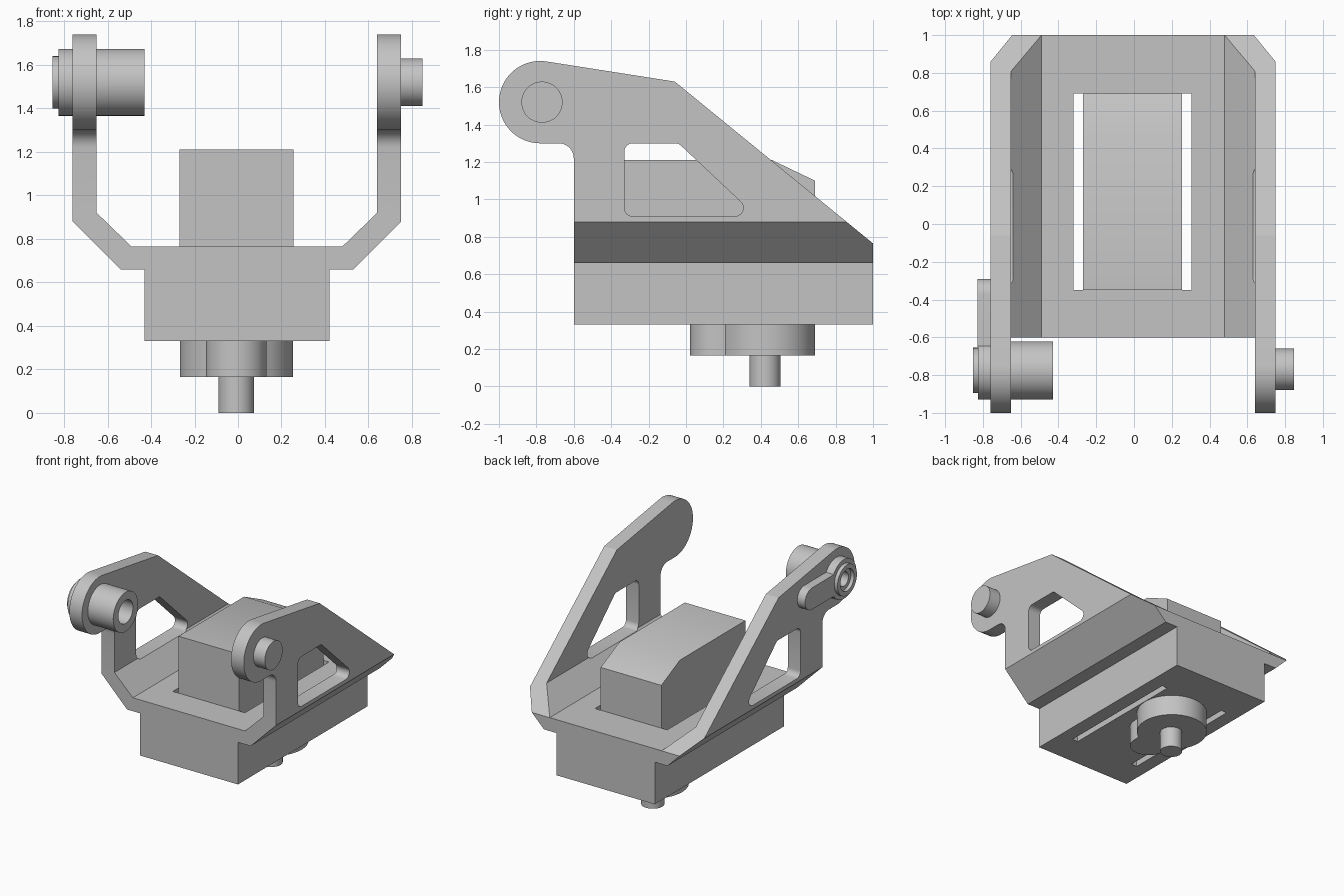
import bpy, bmesh, math
from mathutils import Vector

if "Cube" in bpy.data.objects:
    bpy.data.objects.remove(bpy.data.objects["Cube"])

grey = bpy.data.materials.new("light_grey")
grey.diffuse_color = (0.55, 0.55, 0.55, 1)
grey.use_nodes = True
grey.node_tree.nodes["Principled BSDF"].inputs["Base Color"].default_value = grey.diffuse_color


def prism(name, pts, axis, lo, hi):
    """Extrude a 2D outline along an axis: x takes (y,z), y takes (x,z), z takes (x,y)."""
    put = {"x": lambda a, b, t: (t, a, b),
           "y": lambda a, b, t: (a, t, b),
           "z": lambda a, b, t: (a, b, t)}[axis]
    bm = bmesh.new()
    low = [bm.verts.new(put(a, b, lo)) for a, b in pts]
    high = [bm.verts.new(put(a, b, hi)) for a, b in pts]
    bm.faces.new(low)
    bm.faces.new(high)
    n = len(pts)
    for i in range(n):
        j = (i + 1) % n
        bm.faces.new((low[i], low[j], high[j], high[i]))
    bmesh.ops.recalc_face_normals(bm, faces=bm.faces)
    mesh = bpy.data.meshes.new(name)
    bm.to_mesh(mesh)
    bm.free()
    mesh.materials.append(grey)
    obj = bpy.data.objects.new(name, mesh)
    bpy.context.collection.objects.link(obj)
    return obj


def arc(cx, cy, r, a0, a1, n=24):
    return [(cx + r * math.cos(math.radians(a0 + (a1 - a0) * i / n)),
             cy + r * math.sin(math.radians(a0 + (a1 - a0) * i / n))) for i in range(n + 1)]


def circle(cx, cy, r, n=48):
    return arc(cx, cy, r, 0, 360, n)[:-1]


def rect(a0, b0, a1, b1):
    return [(a0, b0), (a1, b0), (a1, b1), (a0, b1)]


def rounded(pts, r, n=6):
    """Fillet every corner of a convex outline."""
    out = []
    for i, p in enumerate(pts):
        p = Vector(p)
        u = (Vector(pts[i - 1]) - p).normalized()
        v = (Vector(pts[(i + 1) % len(pts)]) - p).normalized()
        half = u.angle(v) / 2
        c = p + (u + v).normalized() * (r / math.sin(half))
        s = p + u * (r / math.tan(half)) - c
        e = p + v * (r / math.tan(half)) - c
        for k in range(n + 1):
            d = s.normalized().slerp(e.normalized(), k / n) * r
            out.append(tuple(c + d))
    return out


def boolean(obj, tool, op):
    m = obj.modifiers.new(op, "BOOLEAN")
    m.operation, m.object, m.solver = op, tool, "EXACT"
    bpy.context.view_layer.objects.active = obj
    bpy.ops.object.modifier_apply(modifier=m.name)
    bpy.data.objects.remove(tool)


# Bracket: U-shaped front section trimmed by the side outline
section = [(-0.43, 0.33), (0.42, 0.33), (0.42, 0.66), (0.53, 0.66), (0.75, 0.88), (0.75, 1.80),
           (0.64, 1.80), (0.64, 0.92), (0.48, 0.765), (-0.49, 0.765), (-0.65, 0.92),
           (-0.65, 1.80), (-0.76, 1.80), (-0.76, 0.88), (-0.54, 0.66), (-0.43, 0.66)]
bracket = prism("bracket", section, "y", -1.1, 1.0)
side = ([(-0.6, 0.2), (1.1, 0.2), (1.1, 0.683), (-0.06, 1.63)]
        + arc(-0.78, 1.52, 0.22, 81.3, 270, 40)
        + arc(-0.68, 1.22, 0.08, 90, 0, 8))
boolean(bracket, prism("side_trim", side, "x", -1, 1), "INTERSECT")

# Arm windows and the opening around the motor
window = rounded([(-0.33, 0.91), (0.375, 0.91), (-0.04, 1.3), (-0.33, 1.3)], 0.045)
boolean(bracket, prism("window_cut", window, "x", -1, 1), "DIFFERENCE")
boolean(bracket, prism("slot_cut", rect(-0.32, -0.35, 0.305, 0.69), "z", 0.2, 0.85), "DIFFERENCE")

# Motor body with sloped back edge
prism("motor_body", [(-0.35, 0.33), (0.69, 0.33), (0.69, 1.10), (0.46, 1.21), (-0.35, 1.21)],
      "x", -0.27, 0.255)

# Gear housing and output shaft underneath
t = math.degrees(math.acos(0.14 / 0.26))
housing = arc(-0.008, 0.43, 0.26, -t, 180 + t, 48) + arc(-0.008, 0.162, 0.14, 180, 360, 24)
prism("gear_housing", housing, "z", 0.165, 0.33)
prism("output_shaft", circle(-0.008, 0.422, 0.082), "z", 0.0, 0.17)

# Left pivot: hollow pin, outer ring with a bore, and lever
PY, PZ = -0.775, 1.52
pin = prism("pivot_pin", circle(PY, PZ, 0.154), "x", -0.825, -0.43)
boolean(pin, prism("pin_bore", circle(PY, PZ, 0.09), "x", -0.68, -0.4), "DIFFERENCE")
boolean(pin, prism("screw_bore", circle(PY, PZ, 0.055), "x", -0.9, -0.6), "DIFFERENCE")
ring = prism("pivot_ring", circle(PY, PZ, 0.12), "x", -0.853, -0.82)
boolean(ring, prism("ring_bore", circle(PY, PZ, 0.085), "x", -0.9, -0.8), "DIFFERENCE")
lever = arc(-0.375, PZ, 0.085, -90, 90, 16) + [(-0.65, PZ + 0.085), (-0.65, PZ - 0.085)]
prism("pivot_lever", lever, "x", -0.828, -0.75)

# Right pivot: solid stub
prism("pivot_stub", circle(-0.77, PZ, 0.11), "x", 0.70, 0.848)

# Smooth the round parts, keep edges sharp
bpy.ops.object.select_all(action="DESELECT")
for o in bpy.context.scene.objects:
    o.select_set(True)
    bpy.context.view_layer.objects.active = o
bpy.ops.object.shade_smooth_by_angle(angle=math.radians(30))
